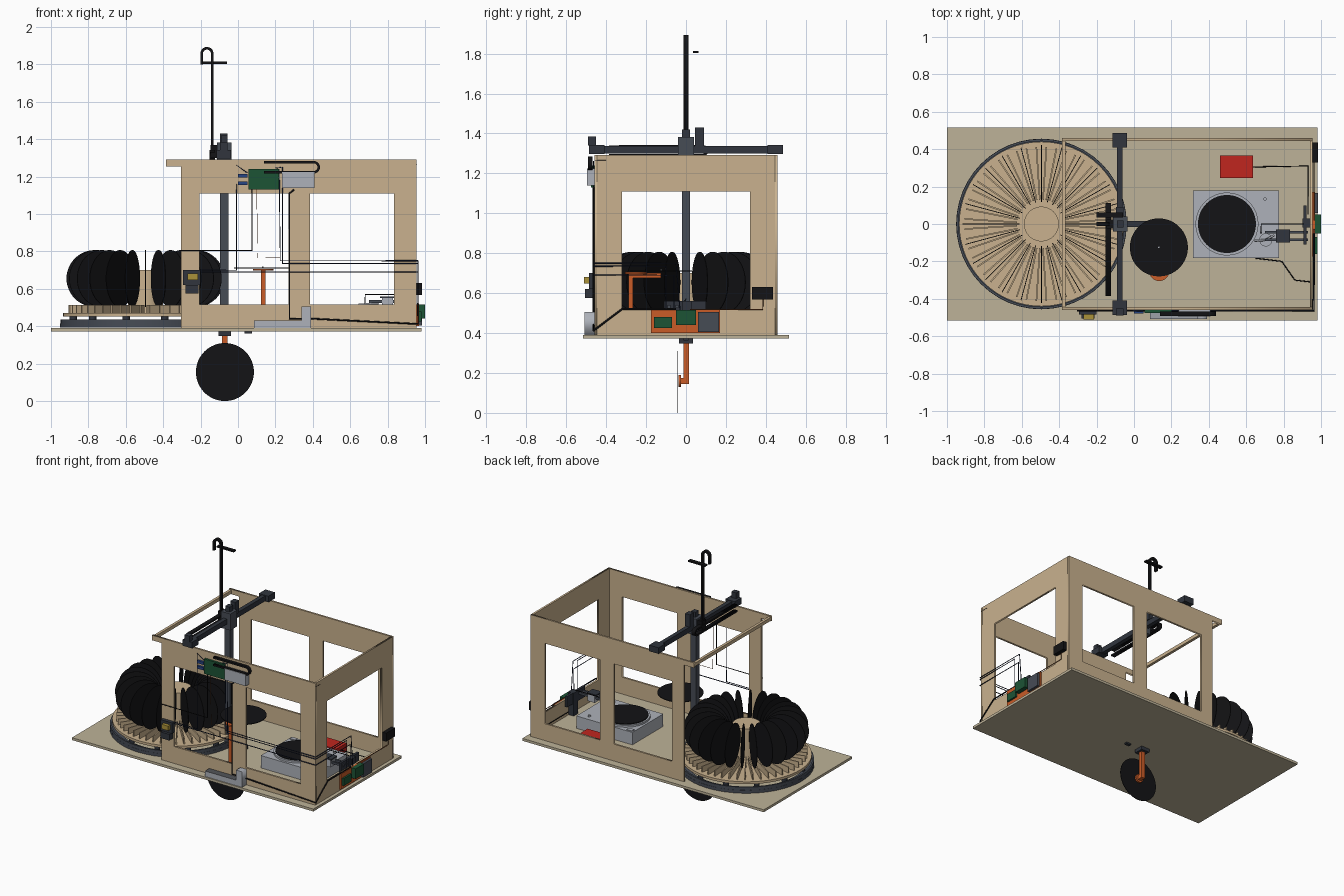
import bpy, bmesh
from math import pi, sin, cos, radians
from mathutils import Matrix, Vector

MATS = {}
def mat(name, rgb):
    m = bpy.data.materials.new(name)
    m.diffuse_color = [(c / 255) ** 2.2 for c in rgb] + [1]
    MATS[name] = m
for n, c in dict(wood=(200, 176, 141), base=(188, 177, 151), black=(26, 26, 28), dark=(52, 56, 64),
                 steel=(72, 77, 86), grey=(172, 176, 184), orange=(200, 92, 44), green=(34, 84, 56),
                 red=(190, 42, 36), blue=(44, 70, 130), gold=(170, 145, 60), navy=(34, 42, 66),
                 brown=(105, 62, 36)).items():
    mat(n, c)

FRONT = Matrix(((1, 0, 0), (0, 0, -1), (0, 1, 0))).to_4x4()   # local xy -> world xz
SIDE = Matrix(((0, 0, 1), (1, 0, 0), (0, 1, 0))).to_4x4()     # local xy -> world yz

def add(name, me, m, mw=None):
    ob = bpy.data.objects.new(name, me)
    bpy.context.collection.objects.link(ob)
    if m and not me.materials:
        me.materials.append(MATS[m])
    if mw:
        ob.matrix_world = mw
    return ob

def box(name, m, x0, x1, y0, y1, z0, z1, mw=None):
    bm = bmesh.new()
    bmesh.ops.create_cube(bm, size=1, matrix=Matrix.Translation(((x0 + x1) / 2, (y0 + y1) / 2, (z0 + z1) / 2))
                          @ Matrix.Diagonal((x1 - x0, y1 - y0, z1 - z0, 1)))
    me = bpy.data.meshes.new(name)
    bm.to_mesh(me)
    bm.free()
    return add(name, me, m, mw)

def cyl(name, m, loc, r, h, axis=(0, 0, 1), seg=48):
    bm = bmesh.new()
    bmesh.ops.create_cone(bm, cap_ends=True, segments=seg, radius1=r, radius2=r, depth=h)
    for f in bm.faces:
        f.smooth = len(f.verts) == 4
    for e in bm.edges:
        e.smooth = e.calc_face_angle(0) < 0.6
    me = bpy.data.meshes.new(name)
    bm.to_mesh(me)
    bm.free()
    return add(name, me, m, Matrix.Translation(loc) @ Vector((0, 0, 1)).rotation_difference(Vector(axis)).to_matrix().to_4x4())

def curve_mesh(name, m, loops, mw=None, extrude=0, bevel=0, flat=True):
    cu = bpy.data.curves.new(name, 'CURVE')
    cu.dimensions = '2D' if flat else '3D'
    if flat:
        cu.fill_mode = 'BOTH'
        cu.extrude = extrude
    else:
        cu.fill_mode = 'FULL'
        cu.bevel_depth = bevel
        cu.bevel_resolution = 1
        cu.use_fill_caps = True
    for pts in loops:
        s = cu.splines.new('POLY')
        s.points.add(len(pts) - 1)
        for p, q in zip(s.points, pts):
            p.co = (*q, 1) if len(q) == 3 else (*q, 0, 1)
        s.use_cyclic_u = flat
    tmp = bpy.data.objects.new("tmp", cu)
    bpy.context.collection.objects.link(tmp)
    me = bpy.data.meshes.new_from_object(tmp.evaluated_get(bpy.context.evaluated_depsgraph_get()))
    bpy.data.objects.remove(tmp)
    me.name = name
    return add(name, me, m, mw)

def panel(name, m, loops, base, off, t):
    return curve_mesh(name, m, loops, Matrix.Translation(off) @ base, extrude=t / 2)

def cable(name, m, *pts, r=0.003):
    return curve_mesh(name, m, [pts], bevel=r, flat=False)

def rect(x0, x1, y0, y1):
    return [(x0, y0), (x1, y0), (x1, y1), (x0, y1)]

def chain(name, path, t, base, off, width):
    # flat band swept along a 2D path, offset to both sides
    P = [Vector(p) for p in path]
    left, right = [], []
    for i, p in enumerate(P):
        d = (P[min(i + 1, len(P) - 1)] - P[max(i - 1, 0)]).normalized()
        n = Vector((-d.y, d.x)) * t / 2
        left.append(tuple(p + n))
        right.append(tuple(p - n))
    panel(name, "black", [left + right[::-1]], base, off, width)

def arc(cx, cy, r, a0, a1, n=10):
    return [(cx + r * cos(radians(a0 + (a1 - a0) * i / n)), cy + r * sin(radians(a0 + (a1 - a0) * i / n))) for i in range(n + 1)]

# base board and cabinet walls
box("base_board", "base", -1, 0.98, -0.517, 0.517, 0.372, 0.39)
outline = [(-0.305, 0.39), (0.955, 0.39), (0.955, 1.292), (-0.385, 1.292), (-0.385, 1.255), (-0.305, 1.255)]
windows = [rect(-0.205, 0.27, 0.515, 1.11), rect(0.385, 0.835, 0.515, 1.11)]
for s, n in ((-1, "front_wall"), (1, "back_wall")):
    panel(n, "wood", [outline] + windows, FRONT, (0, s * 0.452, 0), 0.014)
panel("right_wall", "wood", [rect(-0.445, 0.445, 0.39, 1.292), rect(-0.32, 0.32, 0.515, 1.11)], SIDE, (0.948, 0, 0), 0.014)
box("cross_bar", "wood", -0.385, -0.365, -0.445, 0.445, 1.26, 1.285)

# record carousel
CX = -0.495
curve_mesh("carousel_ring", "steel", [arc(CX, 0, 0.456, 0, 352.5, 47), arc(CX, 0, 0.40, 0, 352.5, 47)],
           Matrix.Translation((0, 0, 0.403)), extrude=0.011)
curve_mesh("carousel_rim", "steel", [arc(CX, 0, 0.455, 0, 352.5, 47), arc(CX, 0, 0.443, 0, 352.5, 47)],
           Matrix.Translation((0, 0, 0.425)), extrude=0.012)
cyl("carousel_disc", "wood", (CX, 0, 0.461), 0.44, 0.018, seg=64)
cyl("carousel_hub", "wood", (CX, 0, 0.585), 0.093, 0.23)
for i in range(12):
    a = 2 * pi * (i + 0.5) / 12
    cyl("roller", "dark", (CX + 0.40 * cos(a), 0.40 * sin(a), 0.433), 0.02, 0.04, seg=16)
for i in range(48):
    a = 2 * pi * (i + 0.5) / 48
    box("slot_fin", "wood", 0.13, 0.412, -0.004, 0.004, 0.47, 0.513, Matrix.Translation((CX, 0, 0)) @ Matrix.Rotation(a, 4, 'Z'))
for i in range(24):
    a = 2 * pi * i / 24
    cyl("stored_record", "black", (CX + 0.27 * cos(a), 0.27 * sin(a), 0.655), 0.152, 0.004, (-sin(a), cos(a), 0))

# gantry: beam, end blocks, carriage, column
box("gantry_beam", "dark", -0.092, -0.062, -0.48, 0.485, 1.30, 1.338)
for s in (-1, 1):
    box("beam_end", "dark", -0.115, -0.037, s * 0.447 - 0.039, s * 0.447 + 0.039, 1.297, 1.342)
box("beam_motor", "dark", -0.095, -0.055, -0.49, -0.452, 1.34, 1.385)
box("carriage", "steel", -0.113, -0.035, -0.04, 0.04, 1.26, 1.382)
box("carriage_motor", "dark", -0.095, -0.055, 0.045, 0.09, 1.338, 1.43)
box("carriage_cap", "dark", -0.09, -0.055, -0.02, 0.02, 1.382, 1.42)
box("column", "steel", -0.095, -0.052, -0.02, 0.02, 0.37, 1.30)
box("column_foot", "dark", -0.105, -0.038, -0.035, 0.035, 0.347, 0.372)
box("foot_rail", "dark", -0.052, 0.07, -0.016, 0.016, 0.39, 0.42)
box("foot_switch", "dark", 0.035, 0.075, -0.012, 0.012, 0.362, 0.372)

# gripper hanging under the board, with its record
box("gripper_arm", "orange", -0.085, -0.055, -0.012, 0.015, 0.145, 0.347)
box("gripper_finger", "orange", -0.085, -0.055, -0.035, -0.012, 0.145, 0.175)
cyl("gripper_pad", "orange", (-0.07, -0.032, 0.16), 0.03, 0.012, (0, 1, 0), 20)
cyl("gripped_record", "black", (-0.07, -0.041, 0.155), 0.155, 0.004, (0, 1, 0), 64)

# drag chains
chain("lift_chain", [(-0.138, 1.30)] + arc(-0.166, 1.858, 0.028, 0, 180) + [(-0.194, 1.80)], 0.014, FRONT, (0, 0, 0), 0.024)
box("chain_bracket", "black", -0.2, -0.06, 0.035, 0.062, 1.803, 1.814)
box("chain_mount", "black", -0.148, -0.10, -0.025, 0.025, 1.30, 1.37)
chain("gantry_chain", [(-0.385, 1.335)] + arc(0.085, 1.314, 0.022, 90, -90) + [(-0.385, 1.292)], 0.012, SIDE, (-0.138, 0, 0), 0.03)
chain("front_chain", [(0.14, 1.277)] + arc(0.405, 1.25, 0.027, 90, -90) + [(0.14, 1.223)], 0.013, FRONT, (0, -0.48, 0), 0.022)

# electronics on the front wall
box("control_board", "green", 0.055, 0.22, -0.475, -0.459, 1.13, 1.24)
for z in (1.205, 1.165):
    box("connector", "blue", 0, 0.05, -0.478, -0.462, z - 0.01, z + 0.01)
box("power_supply", "grey", 0.235, 0.41, -0.495, -0.459, 1.14, 1.225)
panel("floor_bracket", "grey", [[(0.085, 0.39), (0.39, 0.39), (0.39, 0.505), (0.34, 0.505), (0.34, 0.43), (0.085, 0.43)]],
      FRONT, (0, -0.484, 0), 0.05)
box("sensor_box", "dark", -0.295, -0.2, -0.485, -0.459, 0.62, 0.70)
box("sensor_base", "dark", -0.28, -0.21, -0.505, -0.459, 0.575, 0.62)
box("sensor_plug", "gold", -0.27, -0.215, -0.51, -0.485, 0.648, 0.682)

# flipping arm with horizontal record
box("flip_post", "orange", 0.123, 0.147, -0.287, -0.265, 0.39, 0.70)
box("flip_plate", "orange", 0.123, 0.147, -0.27, -0.125, 0.675, 0.70)
cyl("flip_pad", "orange", (0.135, -0.25, 0.702), 0.055, 0.01, seg=24)
cyl("flip_record", "black", (0.133, -0.125, 0.712), 0.155, 0.005, seg=64)
cyl("flip_spindle", "grey", (0.133, -0.125, 0.716), 0.004, 0.008, seg=12)

# record player
box("player_body", "grey", 0.315, 0.775, -0.183, 0.178, 0.39, 0.482)
cyl("platter", "grey", (0.497, 0, 0.488), 0.168, 0.016, seg=64)
cyl("playing_record", "black", (0.497, 0, 0.499), 0.155, 0.006, seg=64)
cyl("tonearm_pivot", "grey", (0.705, -0.085, 0.495), 0.035, 0.03, seg=24)
cable("tonearm", "grey", (0.75, -0.06, 0.52), (0.705, -0.085, 0.52), (0.645, -0.09, 0.515), r=0.006)
box("start_button", "grey", 0.325, 0.37, 0.14, 0.17, 0.482, 0.488)
cyl("speed_knob", "grey", (0.70, 0.133, 0.486), 0.012, 0.012, seg=4)
for y in (-0.045, -0.085):
    box("pusher_rod", "steel", 0.70, 0.93, y - 0.007, y + 0.007, 0.525, 0.54)
box("pusher_block", "grey", 0.77, 0.83, -0.10, -0.03, 0.50, 0.55)
box("pusher_top", "dark", 0.76, 0.835, -0.10, -0.03, 0.55, 0.56)
box("pusher_bracket", "dark", 0.905, 0.922, -0.11, 0.10, 0.48, 0.56)
box("pusher_stand", "dark", 0.90, 0.945, -0.02, 0.03, 0.39, 0.56)
box("preamp_box", "red", 0.46, 0.635, 0.245, 0.365, 0.39, 0.45)

# electronics on the right wall
box("mount_plate", "orange", 0.955, 0.967, -0.175, 0.17, 0.40, 0.515)
box("small_board", "green", 0.967, 0.98, -0.16, -0.07, 0.425, 0.48)
box("main_board", "green", 0.967, 1.0, -0.05, 0.05, 0.44, 0.515)
box("relay_box", "steel", 0.967, 0.985, 0.06, 0.165, 0.405, 0.505)
box("switch_box", "black", 0.955, 0.985, 0.33, 0.435, 0.568, 0.63)

# cables along front and right walls
F, R = -0.464, 0.962
cable("cable_a", "black", (-0.305, F, 0.805), (0.075, F, 0.805), (0.075, F, 1.13))
cable("cable_b", "navy", (0.05, F, 1.22), (-0.008, F, 1.26), (-0.008, F, 0.70), (-0.20, F, 0.70), (-0.21, F, 0.66))
cable("cable_c", "navy", (0.20, F, 1.245), (0.238, F, 1.25), (0.238, F, 0.735), (R, F, 0.735), (R, -0.10, 0.735), (R, -0.10, 0.47))
cable("cable_d", "navy", (0.22, F, 1.24), (0.226, F, 0.75), (R, F, 0.75), (R, -0.05, 0.75), (R, -0.03, 0.515))
cable("cable_e", "navy", (-0.20, F, 0.69), (R, F, 0.69), (R, -0.06, 0.69), (R, -0.06, 0.50))
cable("cable_f", "black", (0.30, F, 1.13), (0.275, F, 1.11), (0.275, F, 0.44), (0.40, F, 0.44), (R, F, 0.412), (R, -0.32, 0.52), (R, -0.05, 0.52), r=0.005)
cable("cable_g", "brown", (R, 0.02, 0.518), (R, 0.385, 0.518), (R, 0.385, 0.57))
cable("cable_h", "brown", (0.10, F, 1.13), (0.105, F, 0.765), (0.226, F, 0.765), r=0.0015)
cable("audio_lead", "black", (0.635, 0.305, 0.42), (0.93, 0.31, 0.42), (0.93, 0.05, 0.42))
cable("power_lead", "black", (0.65, -0.183, 0.41), (0.79, -0.20, 0.40), (0.86, -0.30, 0.40), (0.945, -0.31, 0.40))
cable("pusher_lead", "black", (0.68, -0.05, 0.50), (0.68, 0.0, 0.57), (0.91, 0.0, 0.57))
cable("roof_wire", "black", (0.41, -0.455, 1.265), (0.955, -0.455, 1.265), (0.955, -0.40, 1.265), r=0.0015)
